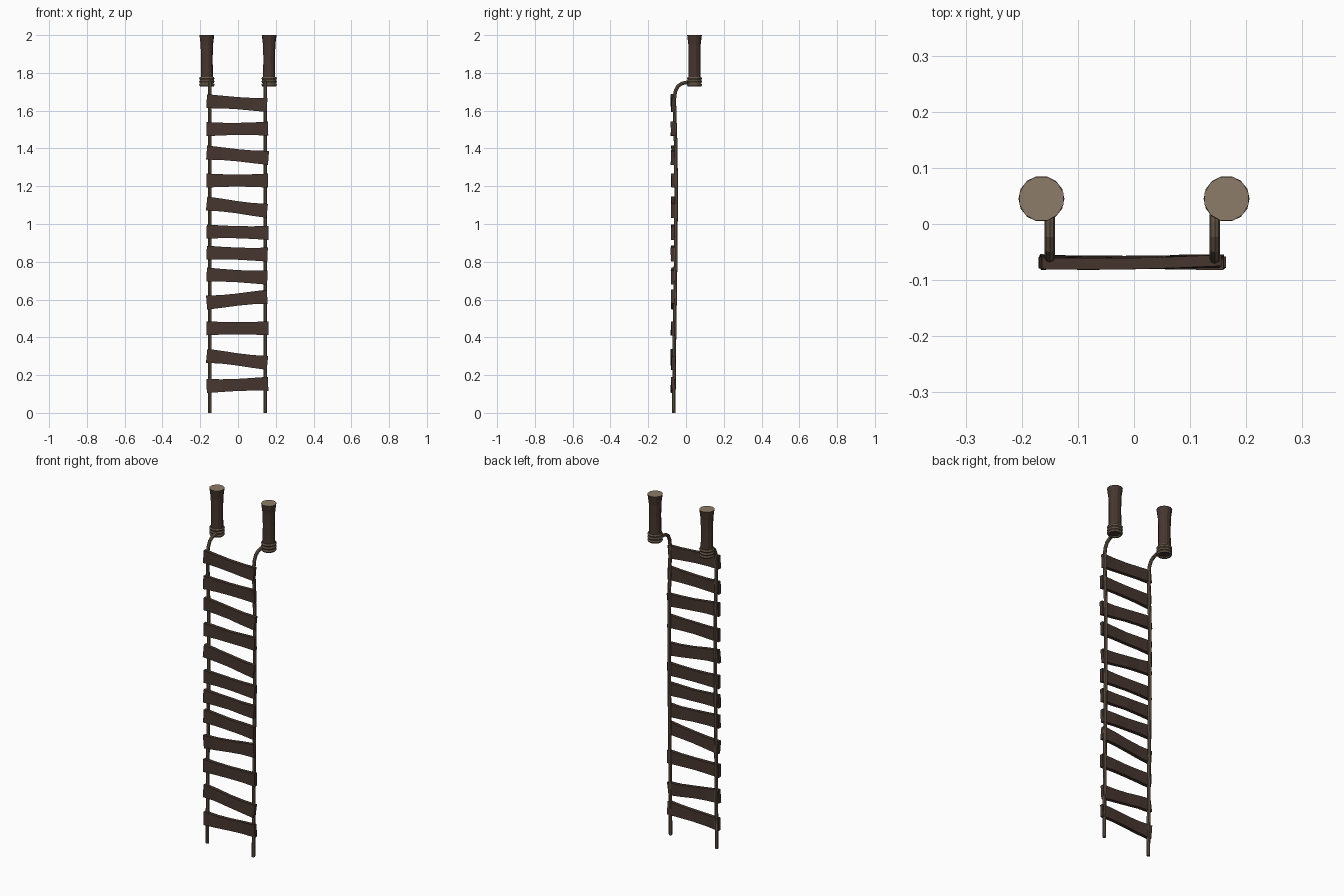
import bpy, bmesh, math, random

if "Cube" in bpy.data.objects:
    bpy.data.objects.remove(bpy.data.objects["Cube"])

random.seed(4)


def material(name, rgb):
    m = bpy.data.materials.new(name)
    lin = [((c / 255 + 0.055) / 1.055) ** 2.4 for c in rgb]
    m.diffuse_color = (*lin, 1)
    m.use_nodes = True
    m.node_tree.nodes["Principled BSDF"].inputs["Base Color"].default_value = m.diffuse_color
    return m


BARK = material("dark brown wood", (70, 54, 47))
CUT = material("pale cut wood", (140, 124, 104))
ROPE = material("grey brown rope", (105, 90, 74))


def finish(bm, name, mats):
    bmesh.ops.recalc_face_normals(bm, faces=bm.faces)
    me = bpy.data.meshes.new(name)
    bm.to_mesh(me)
    bm.free()
    for m in mats:
        me.materials.append(m)
    ob = bpy.data.objects.new(name, me)
    bpy.context.collection.objects.link(ob)
    return ob


def bridge(bm, a, b):
    n = len(a)
    return [bm.faces.new((a[i], a[(i + 1) % n], b[(i + 1) % n], b[i])) for i in range(n)]


# Posts: lathed profile flaring at the top, with a pale cut end
def post(name, cx, cy):
    bm = bmesh.new()
    rings = []
    for r, z in [(0.034, 1.735), (0.033, 1.80), (0.032, 1.88), (0.034, 1.95), (0.0405, 2.0)]:
        rings.append([bm.verts.new((cx + r * math.cos(math.tau * (i + .5) / 12),
                                    cy + r * math.sin(math.tau * (i + .5) / 12), z))
                      for i in range(12)])
    for a, b in zip(rings, rings[1:]):
        bridge(bm, a, b)
    bm.faces.new(rings[0][::-1])
    bm.faces.new(rings[-1]).material_index = 1
    finish(bm, name, [BARK, CUT])


# Rope coils: low-poly torus around the post
def coil(name, cx, cy, z):
    bm = bmesh.new()
    rings = []
    for i in range(14):
        a = math.tau * i / 14
        ring = []
        for j in range(6):
            b = math.tau * j / 6
            r = 0.0325 + 0.0085 * math.cos(b)
            ring.append(bm.verts.new((cx + r * math.cos(a), cy + r * math.sin(a),
                                      z + 0.009 * math.sin(b))))
        rings.append(ring)
    for i in range(14):
        bridge(bm, rings[i], rings[(i + 1) % 14])
    finish(bm, name, [ROPE])


# Hanging ropes: tube swept in the yz plane
ROPE_PATH = [(-0.065, 0), (-0.061, 0.4), (-0.055, 0.8), (-0.052, 1.15), (-0.054, 1.4),
             (-0.060, 1.58), (-0.062, 1.66), (-0.057, 1.70), (-0.043, 1.73),
             (-0.020, 1.745), (0.005, 1.75), (0.03, 1.75)]


def rope(name, x):
    bm = bmesh.new()
    rings, n = [], len(ROPE_PATH)
    for k, (y, z) in enumerate(ROPE_PATH):
        p, q = ROPE_PATH[max(k - 1, 0)], ROPE_PATH[min(k + 1, n - 1)]
        dy, dz = q[0] - p[0], q[1] - p[1]
        if k == 0:
            dy = 0
        d = math.hypot(dy, dz)
        ring = []
        for i in range(8):
            a = math.tau * i / 8
            u, v = 0.0095 * math.cos(a), 0.0095 * math.sin(a)
            ring.append(bm.verts.new((x + u, y + v * dz / d, z - v * dy / d)))
        rings.append(ring)
    for a, b in zip(rings, rings[1:]):
        bridge(bm, a, b)
    bm.faces.new(rings[0])
    bm.faces.new(rings[-1])
    finish(bm, name, [ROPE])


# Rungs: slightly warped boards, given by left and right centre height
def rung(name, zl, zr):
    bm = bmesh.new()
    rings = []
    twist = random.uniform(-0.003, 0.003)
    xr = 0.156 + random.uniform(-0.003, 0.006)
    for t in (0, 0.25, 0.5, 0.75, 1):
        s = t * t * (3 - 2 * t) * 0.5 + t * 0.5
        x = -0.166 + t * (xr + 0.166)
        z = zl + (zr - zl) * s
        y = -0.069 + random.uniform(-0.002, 0.003)
        h = 0.037 - 0.005 * math.sin(math.pi * t)
        tilt = (zr - zl) * 0.1
        w = twist * (1 - 2 * t)
        rings.append([bm.verts.new((x + e * tilt * -1, y + dy + e * w, z + e * h))
                      for dy, e in ((-0.01, -1), (0.01, -1), (0.01, 1), (-0.01, 1))])
    for a, b in zip(rings, rings[1:]):
        bridge(bm, a, b)
    bm.faces.new(rings[0])
    bm.faces.new(rings[-1])
    finish(bm, name, [BARK])


for side, sx, rx in (("left", -0.165, -0.150), ("right", 0.165, 0.144)):
    post("post_" + side, sx, 0.045)
    for i, z in enumerate((1.737, 1.754, 1.771)):
        coil(f"rope_coil_{side}_{i + 1}", sx, 0.045, z)
    rope("rope_" + side, rx)

RUNGS = [(1.65, 1.63), (1.502, 1.505), (1.378, 1.35), (1.23, 1.23), (1.108, 1.07),
         (0.96, 0.953), (0.848, 0.838), (0.732, 0.716), (0.584, 0.615),
         (0.448, 0.448), (0.302, 0.265), (0.142, 0.154)]
for i, (zl, zr) in enumerate(RUNGS):
    rung(f"rung_{i + 1}", zl, zr)
